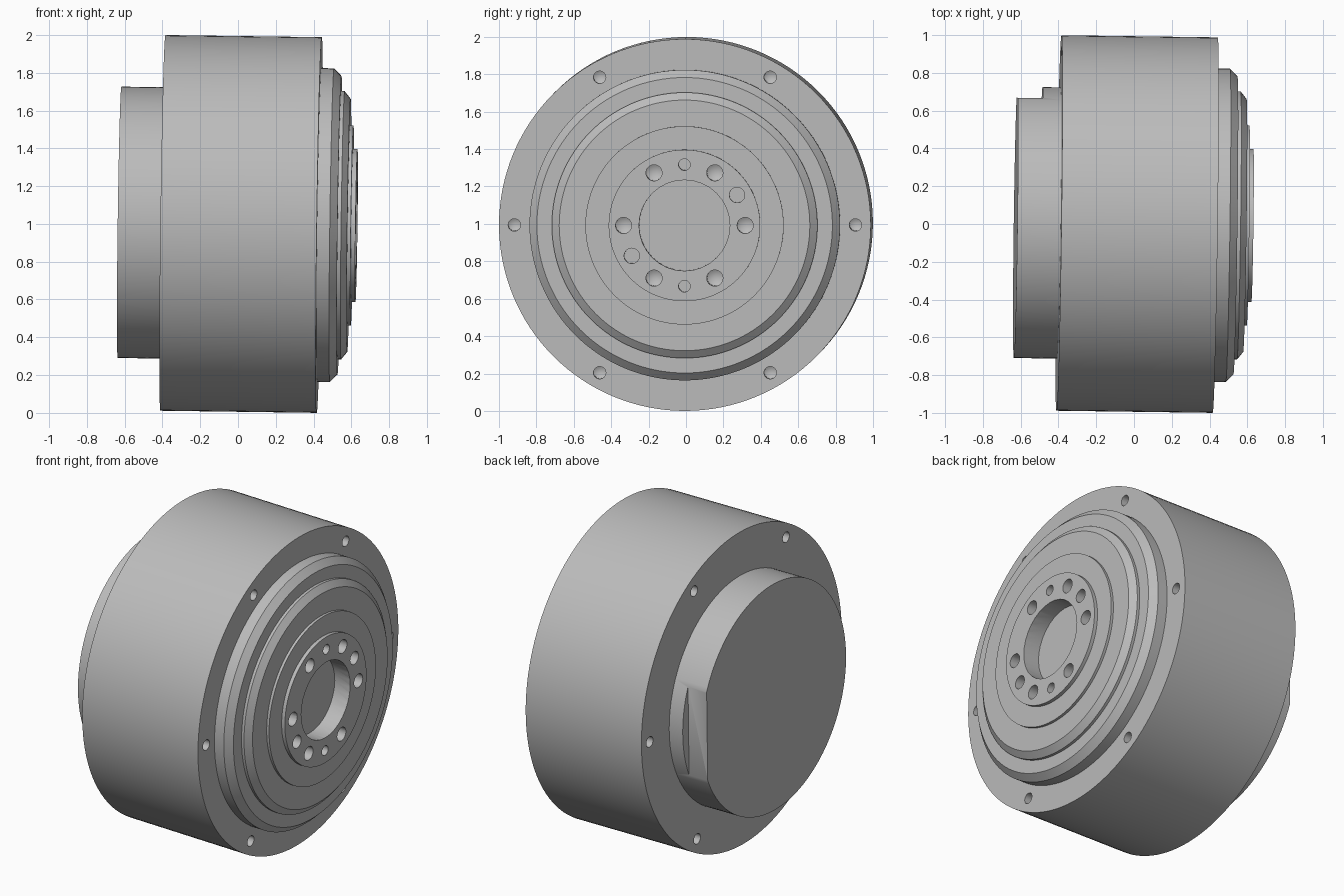
import bpy, bmesh, math
from mathutils import Matrix, Vector

if "Cube" in bpy.data.objects:
    bpy.data.objects.remove(bpy.data.objects["Cube"])

grey = bpy.data.materials.new("satin_grey")
grey.use_nodes = True
COLOUR = (0.5, 0.5, 0.5, 1)
grey.diffuse_color = COLOUR
grey.node_tree.nodes["Principled BSDF"].inputs["Base Color"].default_value = COLOUR

# The shaft axis runs along +x, leaning very slightly down and forward
TILT = 0.0135
POSE = Matrix.Translation((0, 0, 1)) @ Matrix.Rotation(-TILT, 4, 'Z') @ Matrix.Rotation(TILT, 4, 'Y')


def lathe(bm, profile, steps=128, centre=(0, 0)):
    """Turn a closed (x, radius) profile about the x axis, moved to centre (y, z)."""
    part = bmesh.new()
    verts = [part.verts.new((x, 0, r)) for x, r in profile]
    edges = [part.edges.new(pair) for pair in zip(verts, verts[1:])]
    bmesh.ops.spin(part, geom=verts + edges, cent=(0, 0, 0), axis=(1, 0, 0),
                   angle=math.tau, steps=steps)
    bmesh.ops.remove_doubles(part, verts=part.verts, dist=1e-5)
    bmesh.ops.recalc_face_normals(part, faces=part.faces)
    bmesh.ops.translate(part, verts=part.verts, vec=(0, *centre))
    mesh = bpy.data.meshes.new("turned")
    part.to_mesh(mesh)
    part.free()
    bm.from_mesh(mesh)
    bpy.data.meshes.remove(mesh)


def drill(bm, face, inward, radius, depth, centre, cone=True):
    """Add a drill-shaped cutter entering at x = face."""
    end = face + inward * depth
    tip = end + inward * radius * 0.6 if cone else end
    lathe(bm, [(face - inward * 0.05, 0), (face - inward * 0.05, radius),
               (end, radius), (tip, 0)], 32, centre)


def make(name, bm):
    mesh = bpy.data.meshes.new(name)
    bm.to_mesh(mesh)
    bm.free()
    obj = bpy.data.objects.new(name, mesh)
    bpy.context.collection.objects.link(obj)
    return obj


def finish(obj, cutter):
    """Cut the part, then shade and place it."""
    cutter.hide_render = True
    mod = obj.modifiers.new("cut", 'BOOLEAN')
    mod.operation, mod.solver, mod.object = 'DIFFERENCE', 'EXACT', cutter
    bpy.ops.object.select_all(action='DESELECT')
    bpy.context.view_layer.objects.active = obj
    obj.select_set(True)
    bpy.ops.object.modifier_apply(modifier=mod.name)
    bpy.data.objects.remove(cutter)
    obj.data.materials.clear()
    obj.data.materials.append(grey)
    bpy.ops.object.shade_smooth_by_angle(angle=math.radians(25))
    obj.matrix_world = POSE


def polar(radius, degrees):
    a = math.radians(degrees)
    return radius * math.cos(a), radius * math.sin(a)


BACK, FACE, TOP = -0.3975, 0.43, 0.627

# Housing: drum with a recess for the output stage and six blind holes per rim
bm = bmesh.new()
lathe(bm, [(BACK, 0), (BACK, 0.994), (FACE, 0.994), (FACE, 0.83), (0.1, 0.83), (0.1, 0)])
housing = make("housing", bm)
bm = bmesh.new()
for i in range(6):
    spot = polar(0.912, 60 * i)
    drill(bm, FACE, -1, 0.033, 0.15, spot)
    drill(bm, BACK, 1, 0.033, 0.15, spot)
finish(housing, make("rim_drills", bm))

# Output stage: stepped, chamfered rings with a bore, bolt holes and dowel holes
bm = bmesh.new()
lathe(bm, [(0.1, 0), (0.1, 0.83), (0.497, 0.83), (0.537, 0.79), (0.537, 0.71),
           (0.555, 0.71), (0.587, 0.67), (0.587, 0.53), (0.604, 0.53),
           (0.604, 0.405), (TOP, 0.405), (TOP, 0)])
stage = make("output_stage", bm)
bm = bmesh.new()
drill(bm, TOP, -1, 0.243, 0.11, (0, 0), cone=False)
for i in range(6):
    drill(bm, TOP, -1, 0.043, 0.15, polar(0.325, 60 * i))
for angle in (90, 270):
    drill(bm, TOP, -1, 0.031, 0.1, polar(0.325, angle), cone=False)
for angle in (30, 210):
    drill(bm, TOP, -1, 0.041, 0.1, polar(0.325, angle), cone=False)
finish(stage, make("flange_drills", bm))

# Rear cover: round cap with one flat milled on its back side
bm = bmesh.new()
lathe(bm, [(BACK + 0.02, 0), (BACK + 0.02, 0.718), (-0.627, 0.718), (-0.627, 0)])
cover = make("rear_cover", bm)
bm = bmesh.new()
bmesh.ops.create_cube(bm, size=1, matrix=Matrix.Translation((-0.994, 1.16, 0))
                      @ Matrix.Diagonal((1, 1, 2, 1)))
finish(cover, make("flat_mill", bm))
